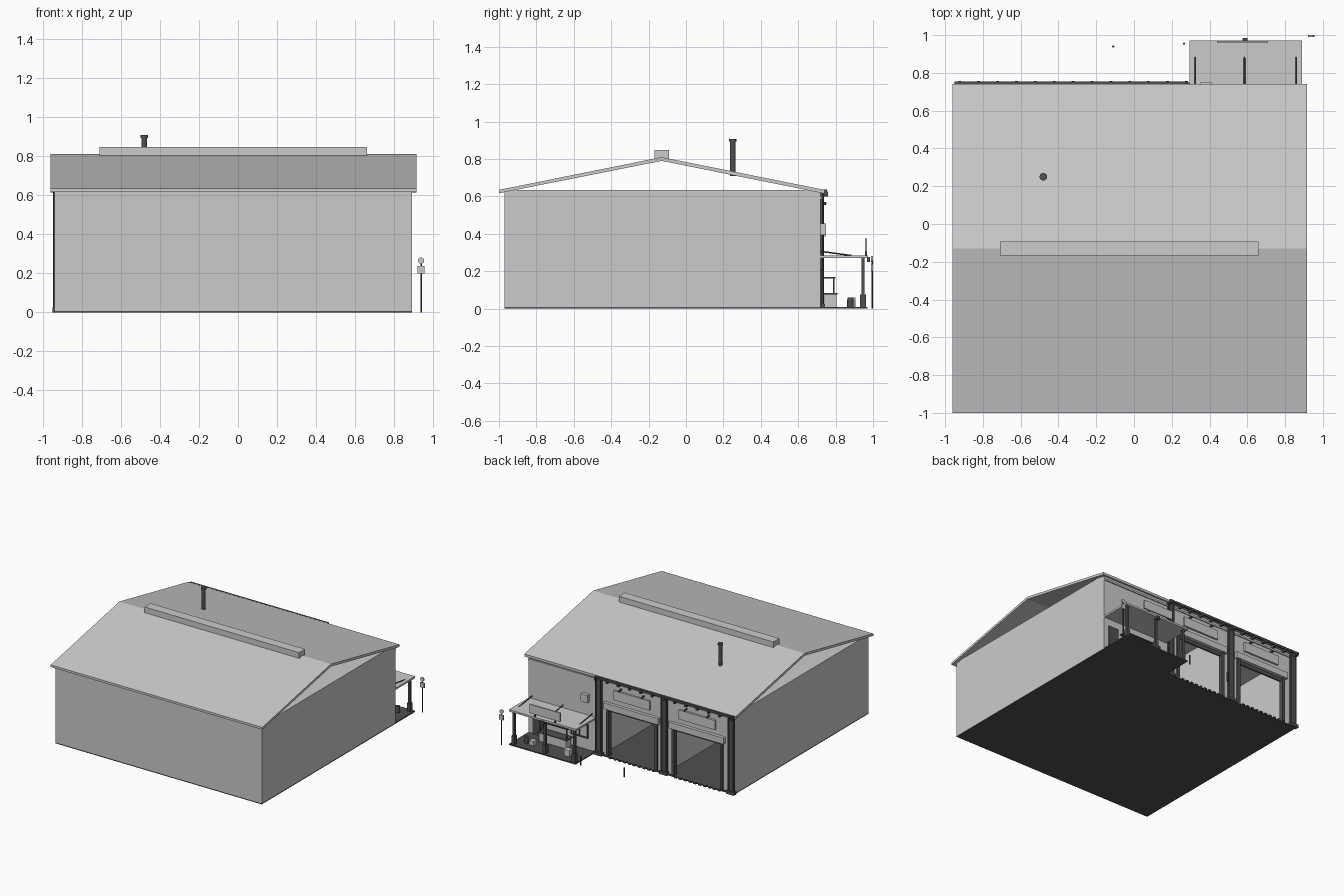
import bpy, bmesh, math
from mathutils import Vector

if "Cube" in bpy.data.objects:
    bpy.data.objects.remove(bpy.data.objects["Cube"])

dark = bpy.data.materials.new("dark_metal")
dark.diffuse_color = (0.08, 0.08, 0.08, 1)
dark.use_nodes = True
dark.node_tree.nodes["Principled BSDF"].inputs["Base Color"].default_value = dark.diffuse_color


def mesh_obj(name, bm, mat=None):
    bmesh.ops.recalc_face_normals(bm, faces=bm.faces)
    me = bpy.data.meshes.new(name)
    bm.to_mesh(me)
    bm.free()
    ob = bpy.data.objects.new(name, me)
    bpy.context.collection.objects.link(ob)
    if mat:
        me.materials.append(mat)
    return ob


def boxes(name, spans, mat=None):
    """One object from several boxes (x0, x1, y0, y1, z0, z1)."""
    bm = bmesh.new()
    for x0, x1, y0, y1, z0, z1 in spans:
        vs = bmesh.ops.create_cube(bm, size=1)["verts"]
        for v in vs:
            v.co = ((x0 + x1) / 2 + v.co.x * (x1 - x0),
                    (y0 + y1) / 2 + v.co.y * (y1 - y0),
                    (z0 + z1) / 2 + v.co.z * (z1 - z0))
    return mesh_obj(name, bm, mat)


def rods(name, lines, r, mat=None, n=12):
    """One object from several round rods between point pairs."""
    bm = bmesh.new()
    for a, b in lines:
        a, b = Vector(a), Vector(b)
        m = (b - a).to_track_quat('Z', 'Y').to_matrix().to_4x4()
        m.translation = (a + b) / 2
        bmesh.ops.create_cone(bm, cap_ends=True, segments=n, radius1=r,
                              radius2=r, depth=(b - a).length, matrix=m)
    ob = mesh_obj(name, bm, mat)
    bpy.context.view_layer.objects.active = ob
    ob.select_set(True)
    bpy.ops.object.shade_smooth_by_angle(angle=math.radians(40))
    ob.select_set(False)
    return ob


def prism(name, profile, x0, x1, mat=None):
    """Extrude a y-z profile along x."""
    bm = bmesh.new()
    f = bm.faces.new([bm.verts.new((x0, y, z)) for y, z in profile])
    ext = bmesh.ops.extrude_face_region(bm, geom=[f])["geom"]
    bmesh.ops.translate(bm, vec=(x1 - x0, 0, 0),
                        verts=[v for v in ext if isinstance(v, bmesh.types.BMVert)])
    return mesh_obj(name, bm, mat)


L, R, FACE = -0.94, 0.89, 0.72
bays = [-0.03, -0.61]
HALF, TOP = 0.215, 0.39

# Shell: floor, walls, ceiling, bay partitions
boxes("floor_slab", [(L, R, -0.97, 0.735, 0, 0.008)], dark)
boxes("outer_walls", [(L, R, -0.97, -0.95, 0.008, 0.62),
                      (L, L + 0.02, -0.95, FACE, 0.008, 0.62),
                      (R - 0.02, R, -0.95, FACE, 0.008, 0.62)])
boxes("ceiling", [(L, R, -0.97, FACE, 0.62, 0.635)])
boxes("bay_partitions", [(0.23, 0.25, -0.95, 0.7, 0.008, 0.62),
                         (-0.33, -0.31, -0.95, 0.7, 0.008, 0.62)])

# Bay side wall with two door openings
piers = [(L + 0.02, bays[1] - HALF), (bays[1] + HALF, bays[0] - HALF),
         (bays[0] + HALF, R - 0.02)]
boxes("bay_wall", [(a, b, 0.7, FACE, 0.008, 0.62) for a, b in piers]
      + [(c - HALF, c + HALF, 0.7, FACE, TOP, 0.62) for c in bays])

# Open-gabled roof, ridge vent and flue
prism("roof", [(-1, 0.635), (-0.13, 0.81), (0.74, 0.635), (0.74, 0.615),
               (-0.13, 0.79), (-1, 0.617)], -0.96, 0.915)
boxes("ridge_vent", [(-0.71, 0.66, -0.168, -0.092, 0.795, 0.848)])
rods("flue", [((-0.48, 0.25, 0.71), (-0.48, 0.25, 0.9))], 0.015, dark, 16)
rods("flue_cap", [((-0.48, 0.25, 0.893), (-0.48, 0.25, 0.908))], 0.02, dark, 16)

# Pilasters with plinths and paired pipes
px = [0.26, -0.32, -0.915]
boxes("pilasters", [(x - 0.018, x + 0.018, FACE, 0.735, 0, 0.61) for x in px], dark)
boxes("pilaster_plinths", [(x - 0.035, x + 0.035, FACE, 0.75, 0, 0.025) for x in px], dark)
rods("downpipes", [((x + d, 0.732, 0.01), (x + d, 0.732, 0.615))
                   for x in px for d in (-0.026, 0.026)], 0.006, dark, 8)

# Eave gutter and brackets
boxes("gutter", [(-0.95, 0.28, 0.738, 0.755, 0.618, 0.636)], dark)
boxes("gutter_brackets", [(-0.93 + i * 0.1, -0.915 + i * 0.1, FACE, 0.758, 0.6, 0.625)
                          for i in range(13)], dark)
boxes("wall_band", [(L, R, FACE, 0.728, 0.585, 0.6)])

# Door frames, roller housings, tracks, panels, lamps
for i, c in enumerate(bays, 1):
    boxes(f"door_frame_{i}", [(c + s * HALF - 0.012, c + s * HALF + 0.012, 0.695, 0.732, 0, TOP)
                              for s in (-1, 1)], dark)
    boxes(f"roller_housing_{i}", [(c - 0.245, c + 0.245, FACE, 0.745, 0.385, 0.435)])
    boxes(f"rolled_door_edge_{i}", [(c - HALF, c + HALF, 0.7, 0.712, 0.36, TOP)], dark)
    boxes(f"door_panel_{i}", [(c - 0.16, c + 0.16, FACE, 0.735, 0.475, 0.55)])
    rods(f"panel_lamps_{i}", [((c + d, FACE, 0.57), (c + d, 0.75, 0.56))
                              for d in (-0.1, 0.1)], 0.007, dark, 8)

    # Threshold teeth
    boxes(f"threshold_teeth_{i}", [(c - HALF + k * 0.043, c - HALF + k * 0.043 + 0.022,
                                    0.73, 0.748, 0, 0.012) for k in range(10)], dark)

# Office door and window
boxes("office_door", [(0.76, 0.85, FACE, 0.728, 0.01, 0.21)], dark)
boxes("office_window", [(0.37, 0.5, FACE, 0.727, 0.11, 0.2)])
boxes("office_window_frame", [(0.36, 0.51, FACE, 0.733, z, z + 0.01) for z in (0.1, 0.2)]
      + [(x, x + 0.01, FACE, 0.733, 0.1, 0.21) for x in (0.36, 0.43, 0.5)], dark)
boxes("wall_box", [(0.35, 0.41, FACE, 0.748, 0.395, 0.455)])

# Porch: slab, roof, posts, tie rods, sign board
boxes("porch_slab", [(0.3, R, 0.73, 0.97, 0, 0.01)], dark)
boxes("porch_roof", [(0.295, R, FACE, 0.972, 0.27, 0.285)])
post_x = [0.325, 0.585, 0.86]
boxes("porch_posts", [(x - 0.009, x + 0.009, 0.937, 0.955, 0.01, 0.27) for x in post_x], dark)
boxes("porch_post_feet", [(x - 0.015, x + 0.015, 0.93, 0.962, 0.01, 0.075) for x in post_x], dark)
rods("porch_ties", [((x, FACE, 0.306), (x, 0.885, 0.284)) for x in post_x], 0.004, dark, 8)
boxes("porch_sign_board", [(0.44, 0.71, 0.957, 0.968, 0.305, 0.375)])
boxes("porch_sign_feet", [(x, x + 0.01, 0.958, 0.967, 0.283, 0.31) for x in (0.48, 0.66)], dark)
boxes("porch_lamp", [(0.575, 0.6, 0.968, 0.985, 0.25, 0.275)], dark)

# Porch furniture
boxes("counter", [(0.5, 0.74, 0.74, 0.805, 0.01, 0.075)])
boxes("counter_top", [(0.49, 0.75, 0.735, 0.81, 0.075, 0.083)], dark)
boxes("shelf", [(0.49, 0.75, 0.735, 0.8, 0.16, 0.168)]
      + [(x, x + 0.008, 0.785, 0.793, 0.083, 0.16) for x in (0.5, 0.735)], dark)
boxes("crates", [(0.4, 0.45, 0.865, 0.905, 0.01, 0.06), (0.72, 0.76, 0.86, 0.9, 0.01, 0.045)])
rods("drum", [((0.8, 0.88, 0.01), (0.8, 0.88, 0.06))], 0.016, dark, 14)

# Bollards
rods("bollards", [((-0.11, 0.94, 0), (-0.11, 0.94, 0.075)),
                  ((0.265, 0.955, 0), (0.265, 0.955, 0.075))], 0.006, dark)

# Roadside marker
rods("marker_pole", [((0.938, 0.995, 0), (0.938, 0.995, 0.25))], 0.004, dark, 8)
boxes("marker_plate", [(0.92, 0.956, 0.99, 1.0, 0.2, 0.238)])
rods("marker_disc", [((0.938, 0.99, 0.265), (0.938, 1.0, 0.265))], 0.016, None, 20)
